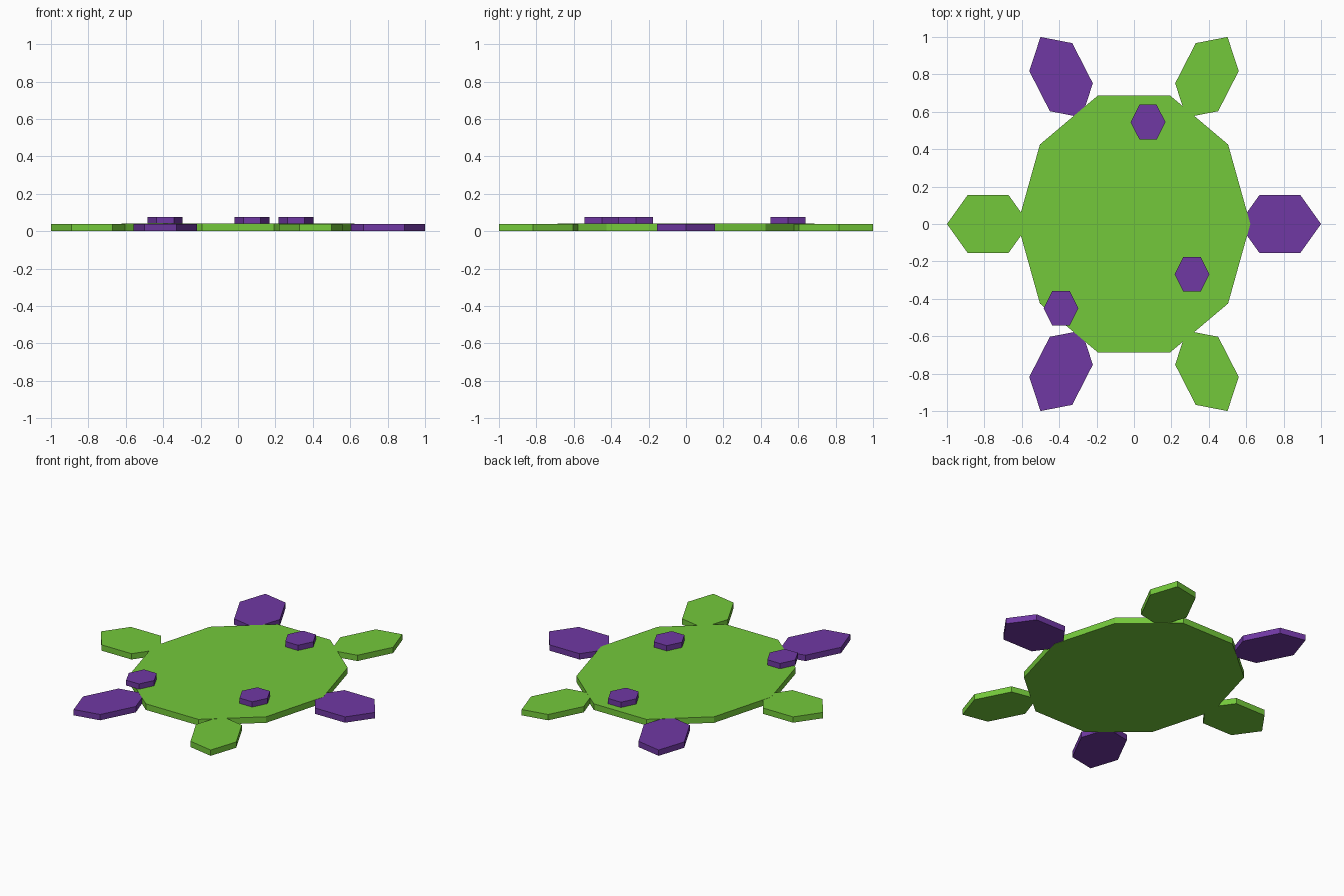
import bpy
import bmesh
from math import cos, sin, pi

cube = bpy.data.objects.get("Cube")
if cube:
    bpy.data.objects.remove(cube, do_unlink=True)


def material(name, color):
    mat = bpy.data.materials.new(name)
    mat.use_nodes = True
    mat.diffuse_color = color
    mat.node_tree.nodes["Principled BSDF"].inputs["Base Color"].default_value = color
    return mat


green = material("leaf green", (0.175, 0.584, 0.043, 1))
purple = material("violet purple", (0.162, 0.04, 0.366, 1))


def plate(name, outline, bottom, top, mat):
    """Extrude a flat outline into a plate."""
    bm = bmesh.new()
    face = bm.faces.new([bm.verts.new((x, y, bottom)) for x, y in outline])
    extruded = bmesh.ops.extrude_face_region(bm, geom=[face])["geom"]
    for v in extruded:
        if isinstance(v, bmesh.types.BMVert):
            v.co.z = top
    bmesh.ops.recalc_face_normals(bm, faces=bm.faces)
    mesh = bpy.data.meshes.new(name)
    bm.to_mesh(mesh)
    bm.free()
    mesh.materials.append(mat)
    obj = bpy.data.objects.new(name, mesh)
    bpy.context.collection.objects.link(obj)
    return obj


def ellipse(cx, cy, rx, ry, sides):
    return [(cx + rx * cos(2 * pi * i / sides), cy + ry * sin(2 * pi * i / sides))
            for i in range(sides)]


def skewed_hexagon(cx, cy, long_axis, short_axis):
    (ax, ay), (bx, by) = long_axis, short_axis
    half = [(ax, ay), (ax + bx, ay + by), (bx, by)]
    return ([(cx + x, cy + y) for x, y in half]
            + [(cx - x, cy - y) for x, y in half])


# Ten-sided body
THICK = 0.04
GAP = 0.0008  # keeps the limbs just inside the body's flat faces
plate("body", ellipse(0, 0, 0.622, 0.723, 10), 0, THICK, green)

# Side limbs
for side, sx, mat in (("left", 1, purple), ("right", -1, green)):
    plate(side + "_side_limb", ellipse(sx * 0.78, 0, 0.22, 0.178, 6),
          GAP, THICK - GAP, mat)

# Four slanted corner limbs, mirrored across both axes
for side, sx, mat in (("left", 1, green), ("right", -1, purple)):
    for end, sy in (("back", 1), ("front", -1)):
        outline = skewed_hexagon(sx * 0.39, sy * 0.785,
                                 (sx * 0.11, sy * 0.215),
                                 (-sx * 0.17, -sy * 0.033))
        plate(f"{end}_{side}_limb", outline, GAP, THICK - GAP, mat)

# Raised spots on the body
for i, (x, y) in enumerate([(0.075, 0.545), (0.31, -0.268), (-0.39, -0.45)], 1):
    plate(f"spot_{i}", ellipse(x, y, 0.093, 0.107, 6), THICK, 0.075, purple)
